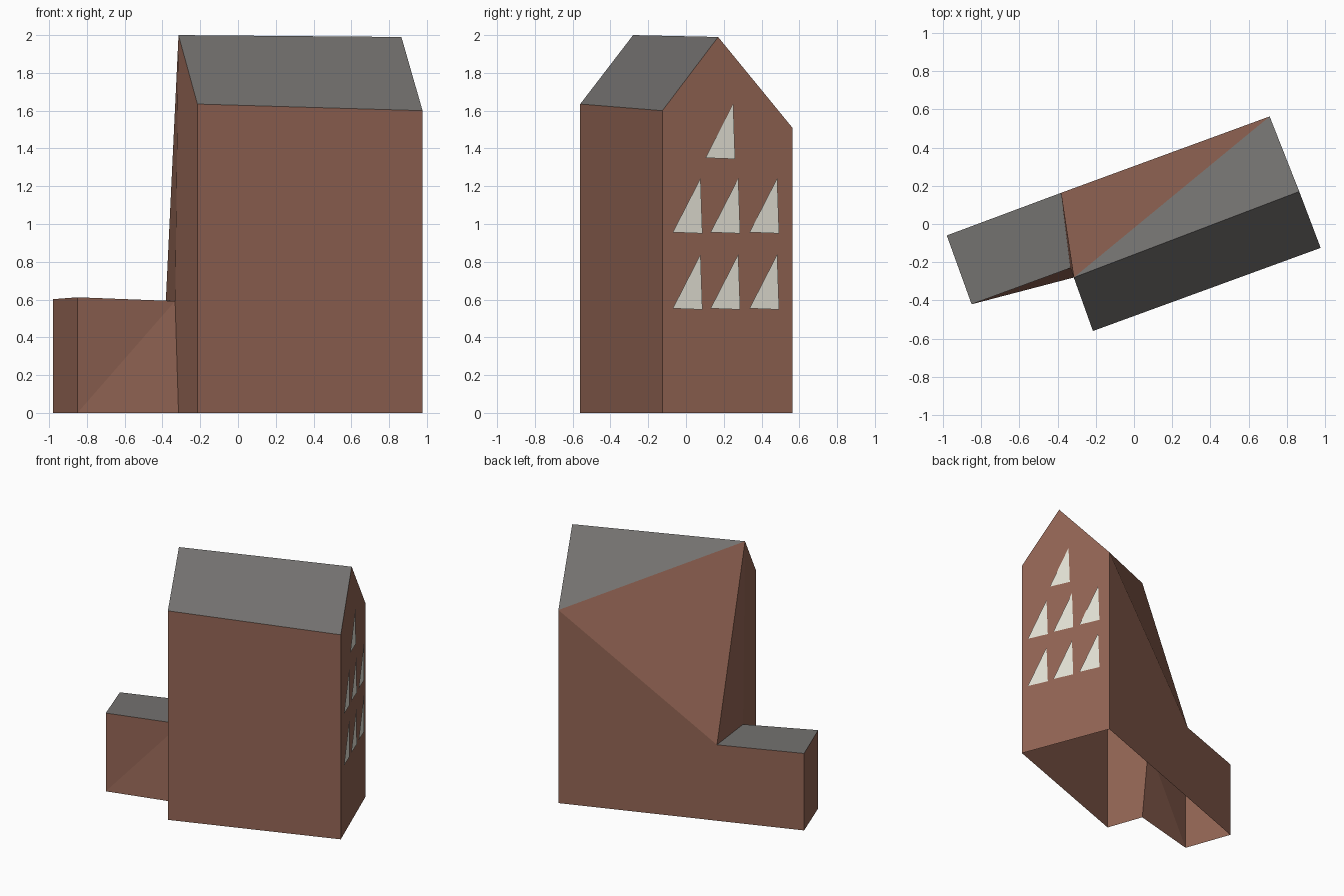
import bpy

if "Cube" in bpy.data.objects:
    bpy.data.objects.remove(bpy.data.objects["Cube"])


def material(name, rgb):
    m = bpy.data.materials.new(name)
    m.diffuse_color = (*rgb, 1)
    m.use_nodes = True
    m.node_tree.nodes["Principled BSDF"].inputs["Base Color"].default_value = m.diffuse_color
    return m


brick = material("brick_brown", (0.292, 0.130, 0.089))
slate = material("slate_grey", (0.174, 0.168, 0.162))
glass = material("pale_window", (0.79, 0.775, 0.68))

# Ground plan corners of the tall house and the low annex
plan = {"A": (-0.215, -0.56), "B": (0.977, -0.125), "C": (0.71, 0.563),
        "E": (-0.98, -0.06), "Q": (-0.85, -0.42), "P": (-0.315, -0.28)}
eaves = {"A": 1.635, "B": 1.60, "C": 1.51, "E": 0.602, "Q": 0.612}
pts = {k + "0": (*v, 0) for k, v in plan.items()}
pts.update({k + "1": (*plan[k], z) for k, z in eaves.items()})
# Ridge ends and the corners where the annex roof meets the house
pts.update(R1=(-0.315, -0.28, 2.0), R2=(0.865, 0.17, 1.99),
           J=(-0.333, -0.23, 0.592), D=(-0.382, 0.163, 0.595))


def shell(name, faces, mat):
    """Make an object from faces given as lists of point names or coordinates."""
    verts, polys, index = [], [], {}
    for face in faces:
        poly = []
        for p in face:
            co = pts[p] if isinstance(p, str) else p
            if co not in index:
                index[co] = len(verts)
                verts.append(co)
            poly.append(index[co])
        polys.append(poly)
    me = bpy.data.meshes.new(name)
    me.from_pydata(verts, [], polys)
    me.materials.append(mat)
    ob = bpy.data.objects.new(name, me)
    bpy.context.collection.objects.link(ob)
    return ob


# Brick walls, open underneath
shell("house_walls", [f.split() for f in (
    "A0 B0 B1 A1",        # front
    "B0 C0 C1 R2 B1",     # right gable
    "C0 E0 E1 D C1",      # back of house and annex
    "P0 A0 A1 R1 J",      # left gable
    "D J R1",             # left wall above the annex
    "C1 D R1",            # sloping back panel
    "E0 Q0 Q1 E1",        # annex end
    "Q0 P0 J",            # annex front
    "Q0 J Q1")], brick)

# Slate roofs
shell("house_roof", ["A1 B1 R2 R1".split(), "C1 R1 R2".split()], slate)
shell("annex_roof", ["E1 Q1 J D".split()], slate)


# Triangular windows lying just proud of the right gable
def on_gable(y, z):
    t = (y + 0.125) / 0.688
    return (0.977 - 0.267 * t + 0.009, y + 0.003, z)


spots = [(0.10, 1.347)] + [(y, z) for z in (0.953, 0.55) for y in (-0.073, 0.127, 0.333)]
shell("gable_windows", [[on_gable(y, z + 0.003), on_gable(y + 0.157, z - 0.003),
                         on_gable(y + 0.147, z + 0.29)] for y, z in spots], glass)
